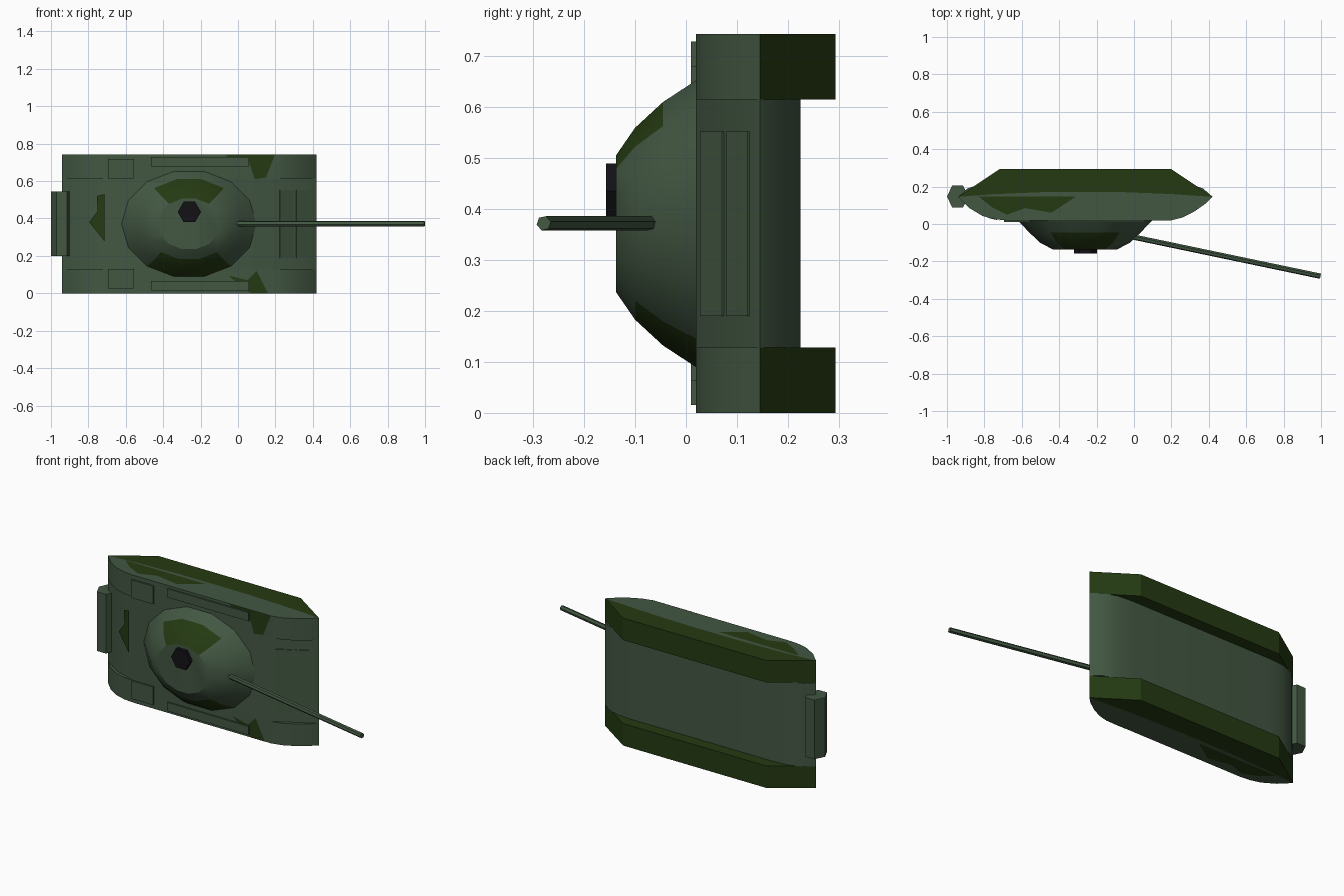
import bpy, bmesh, math
from mathutils import Vector

if "Cube" in bpy.data.objects:
    bpy.data.objects.remove(bpy.data.objects["Cube"])

W = 0.743          # overall width, along z
TW = 0.128         # track width


def mat(name, r, g, b):
    m = bpy.data.materials.new(name)
    m.diffuse_color = (r, g, b, 1)
    m.use_nodes = True
    m.node_tree.nodes["Principled BSDF"].inputs["Base Color"].default_value = m.diffuse_color
    return m


GREEN = mat("hull_green", 0.055, 0.095, 0.055)
CAMO = mat("camo_green", 0.018, 0.042, 0.006)
BLACK = mat("hatch_black", 0.006, 0.006, 0.008)


def finish(name, bm, *mats, smooth=None):
    bmesh.ops.recalc_face_normals(bm, faces=bm.faces)
    me = bpy.data.meshes.new(name)
    bm.to_mesh(me)
    bm.free()
    ob = bpy.data.objects.new(name, me)
    bpy.context.collection.objects.link(ob)
    for m in mats:
        me.materials.append(m)
    if smooth:
        bpy.ops.object.select_all(action='DESELECT')
        ob.select_set(True)
        bpy.context.view_layer.objects.active = ob
        bpy.ops.object.shade_smooth_by_angle(angle=math.radians(smooth))
    return ob


def extrude(name, pts, z0, z1, m, smooth=None):
    """Prism with an x-y outline, extruded along z."""
    bm = bmesh.new()
    f = bm.faces.new([bm.verts.new((x, y, z0)) for x, y in pts])
    r = bmesh.ops.extrude_face_region(bm, geom=[f])
    for v in r["geom"]:
        if isinstance(v, bmesh.types.BMVert):
            v.co.z = z1
    return finish(name, bm, m, smooth=smooth)


def box(name, x0, x1, y0, y1, z0, z1, m):
    return extrude(name, [(x0, y0), (x1, y0), (x1, y1), (x0, y1)], z0, z1, m)


def rod(name, a, b, r, m, turn=0.0):
    """Six-sided rod between two points."""
    a, b = Vector(a), Vector(b)
    axis = b - a
    bm = bmesh.new()
    bmesh.ops.create_cone(bm, cap_ends=True, segments=6, radius1=r, radius2=r, depth=axis.length)
    bmesh.ops.rotate(bm, verts=bm.verts, cent=(0, 0, 0),
                     matrix=Vector((0, 0, 1)).rotation_difference(axis).to_matrix())
    if turn:
        rot = axis.normalized().to_track_quat('Z', 'Y').to_matrix()
        from mathutils import Matrix
        bmesh.ops.rotate(bm, verts=bm.verts, cent=(0, 0, 0), matrix=Matrix.Rotation(turn, 3, axis))
    bmesh.ops.translate(bm, verts=bm.verts, vec=(a + b) / 2)
    return finish(name, bm, m)


def patch(name, pts):
    bm = bmesh.new()
    bm.faces.new([bm.verts.new(p) for p in pts])
    return finish(name, bm, CAMO)


# Fender outline: flat deck, rounded ends, slightly arched lower edge
deck = [(-0.94, 0.145), (-0.88, 0.085), (-0.81, 0.043), (-0.75, 0.026), (-0.69, 0.02),
        (0.2, 0.02), (0.26, 0.035), (0.32, 0.065), (0.38, 0.107), (0.42, 0.145)]
arch = [(0.2, 0.16), (-0.05, 0.17), (-0.26, 0.172), (-0.5, 0.17), (-0.74, 0.16)]
track = [(-0.94, 0.145)] + arch[::-1] + [(0.42, 0.145), (0.2, 0.293), (-0.72, 0.293)]

# Both sides: fenders, tracks, stowage boxes
for side, flip in (("left", False), ("right", True)):
    def zz(a, b):
        return (W - b, W - a) if flip else (a, b)
    extrude("fender_" + side, deck + arch, *zz(0, TW), GREEN, smooth=30)
    extrude("track_" + side, track, *zz(0, TW), CAMO)
    box("short_box_" + side, -0.695, -0.555, 0.01, 0.03, *zz(0.025, 0.13), GREEN)
    box("long_box_" + side, -0.465, 0.06, 0.01, 0.03, *zz(0.015, 0.065), GREEN)
    # Camouflage on the fender sides
    zs = W + 0.001 if flip else -0.001
    patch("side_camo_" + side, [(-0.83, 0.147, zs), (-0.76, 0.09, zs), (-0.68, 0.05, zs),
                                (-0.58, 0.085, zs), (-0.44, 0.06, zs), (-0.31, 0.147, zs)])

# Central hull with straight sloped ends and shallow belly
hull = [(-0.94, 0.145), (-0.83, 0.07), (-0.69, 0.02), (0.2, 0.02), (0.42, 0.145),
        (0.37, 0.19), (0.29, 0.217), (0.2, 0.225), (-0.72, 0.225), (-0.81, 0.217), (-0.89, 0.19)]
extrude("central_hull", hull, TW, W - TW, GREEN, smooth=30)

# Spare plates on the front slope
d = Vector((0.22, 0.125)).normalized()
n = Vector((d.y, -d.x)) * 0.005
for i, (ya, yb) in enumerate(((0.032, 0.075), (0.083, 0.125))):
    a, b = (Vector((0.2 + (y - 0.02) * 1.76, y)) for y in (ya, yb))
    extrude(f"front_plate_{i}", [a - n, b - n, b + n, a + n], 0.19, 0.552, GREEN)

# Deck camouflage
Y = 0.019
patch("deck_camo_top", [(-0.07, Y, W), (-0.01, Y, 0.69), (0.06, Y, 0.7), (0.09, Y, 0.61),
                        (0.15, Y, 0.62), (0.198, Y, W)])
patch("deck_camo_low", [(0.16, Y, 0), (0.1, Y, 0.12), (0.05, Y, 0.07), (-0.05, Y, 0.095),
                        (0.0, Y, 0.05), (0.07, Y, 0)])
patch("deck_camo_rear", [(-0.795, 0.037, 0.38), (-0.75, 0.025, 0.44), (-0.755, 0.027, 0.52),
                         (-0.715, 0.019, 0.53), (-0.715, 0.019, 0.28)])

# Turret: faceted oval dome with a flat roof
SEG, CX, CZ = 14, -0.262, 0.371
rings = [(0.025, 0.365, 0.292), (-0.045, 0.298, 0.245), (-0.1, 0.24, 0.193), (-0.137, 0.17, 0.138)]
bm = bmesh.new()
loops = [[bm.verts.new((CX + rx * math.cos(math.tau * k / SEG), y, CZ + rz * math.sin(math.tau * k / SEG)))
          for k in range(SEG)] for y, rx, rz in rings]
for lo, hi in zip(loops, loops[1:]):
    for k in range(SEG):
        j = (k + 1) % SEG
        f = bm.faces.new((lo[k], lo[j], hi[j], hi[k]))
        up, down = k in (2, 3, 4), k in (9, 10, 11)
        if (up and lo is not loops[0]) or (down and lo is not loops[2]):
            f.material_index = 1
bm.faces.new(loops[-1])
bm.faces.new(loops[0][::-1])
finish("turret", bm, GREEN, CAMO, smooth=30)

# Hatch, gun barrel and rear drum
hexa = [(math.cos(math.tau * k / 6), math.sin(math.tau * k / 6)) for k in range(6)]
bm = bmesh.new()
f = bm.faces.new([bm.verts.new((-0.26 + 0.062 * c, -0.13, 0.435 + 0.063 * s)) for c, s in hexa])
for v in bmesh.ops.extrude_face_region(bm, geom=[f])["geom"]:
    if isinstance(v, bmesh.types.BMVert):
        v.co.y = -0.157
finish("hatch", bm, BLACK)
rod("gun_barrel", (-0.06, -0.058, 0.372), (0.997, -0.279, 0.372), 0.0145, GREEN)
extrude("rear_drum", [(-0.943 + 0.057 * c, 0.147 + 0.068 * s) for c, s in hexa], 0.2, 0.545, GREEN)
